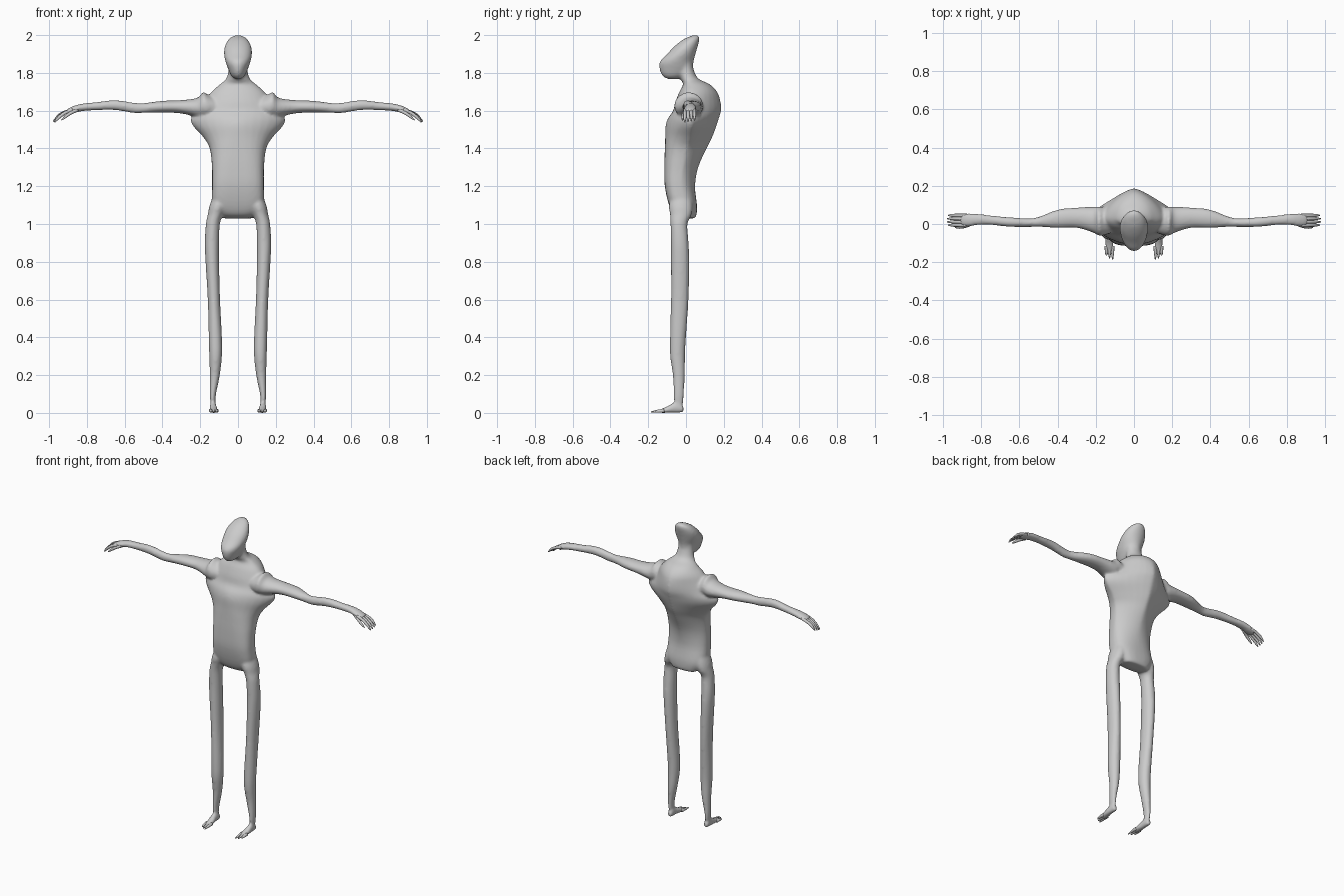
import bpy, bmesh, math
from mathutils import Vector

if "Cube" in bpy.data.objects:
    bpy.data.objects.remove(bpy.data.objects["Cube"])

skin = bpy.data.materials.new("plain_grey")
skin.use_nodes = True
GREY = (0.6, 0.6, 0.6, 1)
skin.diffuse_color = GREY
skin.node_tree.nodes["Principled BSDF"].inputs["Base Color"].default_value = GREY


def spline(rows, steps=4):
    """Smoothly interpolate rows of numbers (Catmull-Rom)."""
    out = []
    for i in range(len(rows) - 1):
        p = rows[max(i - 1, 0)], rows[i], rows[i + 1], rows[min(i + 2, len(rows) - 1)]
        for s in range(steps):
            t = s / steps
            out.append([b + t * (c - a) / 2 + t * t * (a - 2.5 * b + 2 * c - d / 2)
                        + t ** 3 * (1.5 * (b - c) + (d - a) / 2) for a, b, c, d in zip(*p)])
    return out + [list(rows[-1])]


def power(v, p):
    return math.copysign(abs(v) ** p, v)


def loft(bm, rows, axis, side=1, n=32):
    """Skin rings (position, a low, a high, b low, b high, power low, power high, widest b)."""
    rings = []
    for row in spline(rows):
        t, a0, a1, b0, b1 = row[:5]
        p0, p1 = row[5:7] if len(row) > 5 else (1, 1)
        mid = row[7] if len(row) > 7 else (b0 + b1) / 2
        ring = []
        for k in range(n):
            c, s = math.cos(2 * math.pi * k / n), math.sin(2 * math.pi * k / n)
            p, reach = (p1, b1 - mid) if s > 0 else (p0, mid - b0)
            a = (a0 + a1) / 2 + (a1 - a0) / 2 * power(c, p)
            b = mid + reach * power(s, p)
            x, y, z = {"x": (t, a, b), "y": (a, t, b), "z": (a, b, t)}[axis]
            ring.append(bm.verts.new((x * side, y, z)))
        rings.append(ring)
    faces = [bm.faces.new(rings[0]), bm.faces.new(rings[-1])]
    for r, q in zip(rings, rings[1:]):
        for k in range(n):
            j = (k + 1) % n
            faces.append(bm.faces.new((r[k], r[j], q[j], q[k])))
    bmesh.ops.recalc_face_normals(bm, faces=faces)


def finish(bm, name):
    mesh = bpy.data.meshes.new(name)
    bm.to_mesh(mesh)
    bm.free()
    mesh.materials.append(skin)
    mesh.polygons.foreach_set("use_smooth", [True] * len(mesh.polygons))
    obj = bpy.data.objects.new(name, mesh)
    bpy.context.collection.objects.link(obj)
    return obj


# Torso and neck: height, half width, front, back, front power, back power, widest depth
torso = [(1.03, .08, -.01, .045, .8, .8, .02), (1.045, .10, -.06, .055, .7, .8, .0),
         (1.1, .135, -.09, .058, .6, .8, -.02), (1.2, .137, -.112, .048, .6, 1, -.03),
         (1.3, .138, -.115, .065, .65, 1.3, -.02), (1.4, .15, -.112, .11, .8, 1.5, .0),
         (1.46, .185, -.11, .14, 1, 1.6, .02), (1.52, .24, -.108, .162, 1.2, 1.6, .03),
         (1.56, .25, -.095, .175, 1.2, 1.6, .03), (1.6, .21, -.068, .186, 1, 1.5, .03),
         (1.65, .175, -.055, .183, 1, 1.4, .03), (1.7, .14, -.035, .165, 1, 1.2, .03),
         (1.74, .095, -.015, .125, 1, 1, .03), (1.77, .062, -.03, .065, 1, 1, .01),
         (1.82, .05, -.04, .04, 1, 1, 0), (1.86, .05, -.03, .035, 1, 1, 0)]
# Head: height, half width, front, back
head = [(1.768, .015, -.10, -.04), (1.785, .036, -.125, 0), (1.82, .052, -.14, .035),
        (1.86, .066, -.138, .04), (1.9, .074, -.10, .05), (1.94, .07, -.062, .062),
        (1.975, .052, -.018, .071), (1.993, .03, .02, .07), (2.0, .008, .04, .06)]
# Arm: x, back-to-front range, height range
arm = [(.10, -.04, .09, 1.57, 1.66), (.16, -.06, .09, 1.56, 1.685), (.185, -.06, .09, 1.56, 1.698),
       (.215, -.045, .09, 1.565, 1.668), (.3, -.02, .086, 1.585, 1.656), (.4, -.02, .075, 1.59, 1.652),
       (.5, -.015, .037, 1.588, 1.64), (.55, -.016, .03, 1.587, 1.642), (.65, -.015, .035, 1.603, 1.656),
       (.75, -.005, .045, 1.602, 1.645), (.82, -.006, .054, 1.598, 1.638),
       (.87, -.014, .056, 1.588, 1.625), (.91, -.008, .05, 1.582, 1.606)]
# Leg: height, inner and outer x, front and back y
leg = [(1.18, .06, .12, -.07, .02), (1.1, .06, .15, -.09, .035), (1.05, .078, .16, -.085, .03),
       (1.0, .096, .17, -.082, .008), (.9, .10, .176, -.08, .014), (.8, .10, .172, -.08, .018),
       (.6, .095, .16, -.08, .014), (.4, .085, .155, -.085, .0), (.3, .085, .152, -.084, -.005),
       (.2, .096, .15, -.07, -.006), (.1, .116, .15, -.065, -.011), (.05, .12, .146, -.065, -.014),
       (.015, .118, .146, -.055, -.018)]
# Foot: y, inner and outer x, sole and instep height
foot = [(-.012, .12, .144, .004, .03), (-.03, .114, .148, 0, .055), (-.07, .112, .15, 0, .052),
        (-.10, .106, .152, 0, .034), (-.13, .106, .15, 0, .022), (-.145, .109, .147, .002, .016)]

body_bm = bmesh.new()
loft(body_bm, [(z, -w, w, f, b, pf, pb, m) for z, w, f, b, pf, pb, m in torso], "z")
loft(body_bm, [(z, -w, w, f, b) for z, w, f, b in head], "z")
for side in (1, -1):
    loft(body_bm, arm, "x", side)
    loft(body_bm, leg, "z", side)
    loft(body_bm, foot, "y", side)
body = finish(body_bm, "body")

# Fuse the body into one smooth skin
fuse = body.modifiers.new("fuse", "REMESH")
fuse.mode = "VOXEL"
fuse.voxel_size = 0.008
fuse.use_smooth_shade = True
soften = body.modifiers.new("soften", "SMOOTH")
soften.factor = 0.5
soften.iterations = 7


def digit(bm, points, radii, side):
    """Tapered round finger or toe through the given points."""
    path = spline([(*p, r) for p, r in zip(points, radii)], 3)
    rings = []
    for i, (x, y, z, r) in enumerate(path):
        d = Vector(path[min(i + 1, len(path) - 1)][:3]) - Vector(path[max(i - 1, 0)][:3])
        turn = d.to_track_quat("Z", "Y")
        ring = []
        for k in range(10):
            a = math.tau * k / 10
            v = Vector((x, y, z)) + turn @ Vector((r * math.cos(a), r * math.sin(a), 0))
            ring.append(bm.verts.new((v.x * side, v.y, v.z)))
        rings.append(ring)
    faces = [bm.faces.new(rings[0]), bm.faces.new(rings[-1])]
    for r, q in zip(rings, rings[1:]):
        for k in range(10):
            j = (k + 1) % 10
            faces.append(bm.faces.new((r[k], r[j], q[j], q[k])))
    bmesh.ops.recalc_face_normals(bm, faces=faces)


for side, label in ((1, "left"), (-1, "right")):
    # Four drooping fingers and a thumb
    bm = bmesh.new()
    for i in range(4):
        y = -.006 + i * .017
        tip = .972 + .006 * math.sin(i * math.pi / 3)
        drop = .012 * (3 - i) / 3
        digit(bm, [(.875, y, 1.604), (.915, y, 1.593 - drop / 3), (.95, y, 1.574 - drop), (tip, y, 1.55 - drop)],
              (.009, .009, .008, .003), side)
    digit(bm, [(.85, .003, 1.605), (.885, -.012, 1.588), (.915, -.018, 1.566), (.935, -.018, 1.55)],
          (.011, .009, .007, .003), side)
    finish(bm, label + "_fingers")
    # Pointed toes
    bm = bmesh.new()
    for x, end in ((.112, -.186), (.128, -.18), (.144, -.165)):
        digit(bm, [(x, -.115, .012), (x, -.15, .009), (x, end, .005)], (.01, .008, .003), side)
    finish(bm, label + "_toes")
